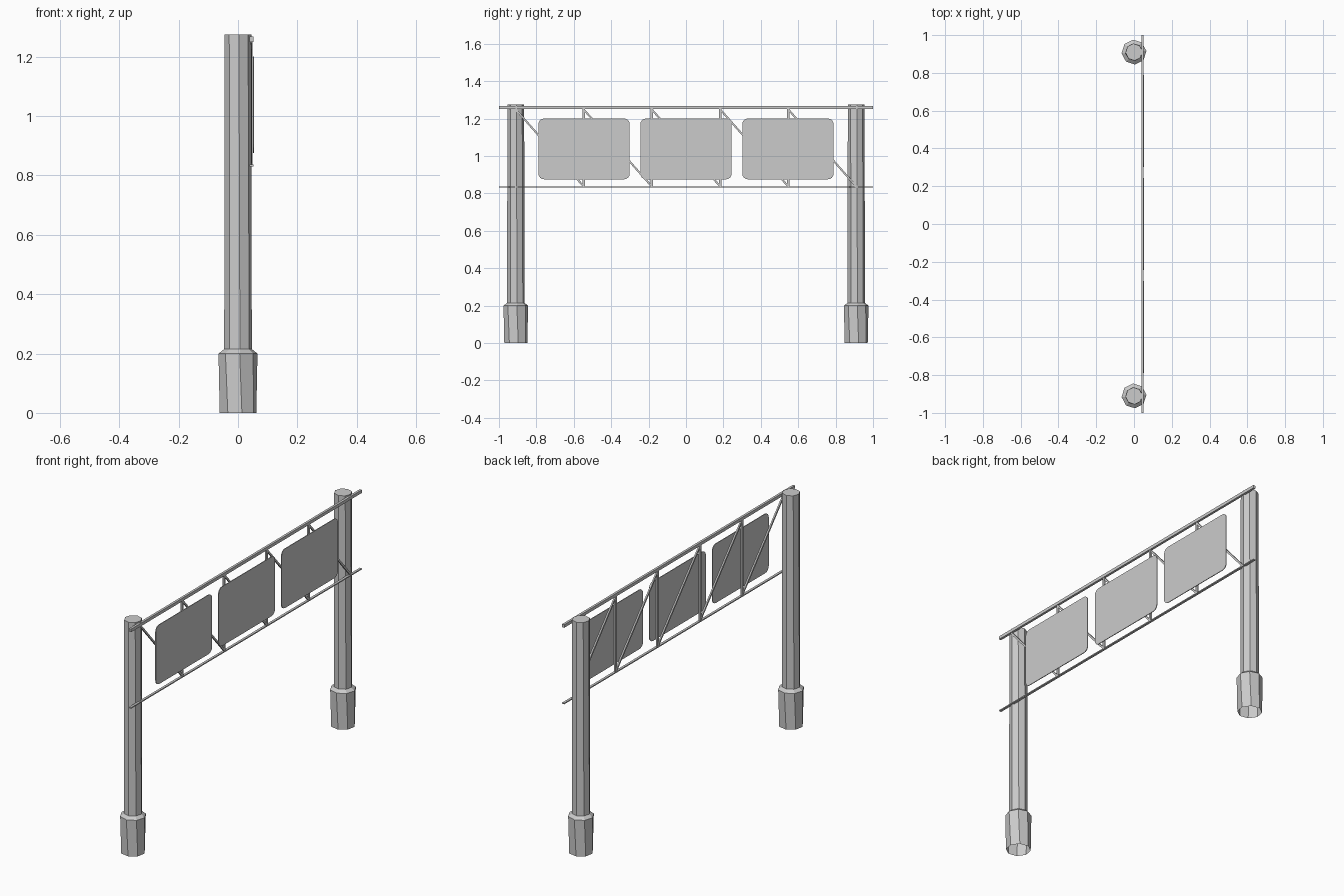
import bpy, bmesh, math
from mathutils import Vector

cube = bpy.data.objects.get("Cube")
if cube:
    bpy.data.objects.remove(cube, do_unlink=True)

grey = bpy.data.materials.new("galvanised grey")
grey.use_nodes = True
colour = (0.6, 0.6, 0.6, 1)
grey.diffuse_color = colour
grey.node_tree.nodes["Principled BSDF"].inputs["Base Color"].default_value = colour


def finish(name, bm):
    bmesh.ops.recalc_face_normals(bm, faces=bm.faces)
    mesh = bpy.data.meshes.new(name)
    bm.to_mesh(mesh)
    bm.free()
    mesh.materials.append(grey)
    obj = bpy.data.objects.new(name, mesh)
    bpy.context.collection.objects.link(obj)
    return obj


def post(name, y):
    """Eight-sided column on a wider sleeve, open underneath."""
    bm = bmesh.new()
    rings = []
    # radius, height, turn in degrees
    for r, z, turn in ((0.063, 0, 12), (0.066, 0.2, 5), (0.047, 0.215, 8), (0.045, 1.275, 4)):
        angles = [math.radians(turn + 45 * i) for i in range(8)]
        rings.append([bm.verts.new((r * math.cos(a), y + r * math.sin(a), z)) for a in angles])
    for low, high in zip(rings, rings[1:]):
        for i in range(8):
            j = (i + 1) % 8
            bm.faces.new((low[i], low[j], high[j], high[i]))
    bm.faces.new(rings[-1])
    return finish(name, bm)


def bar(name, start, end, wide, deep):
    """Square-ended bar in the sign plane; deep is its size along x."""
    start, end = Vector(start), Vector(end)
    along = (end - start).normalized()
    across = along.cross(Vector((1, 0, 0))) * wide / 2
    out = Vector((deep / 2, 0, 0))
    bm = bmesh.new()
    a, b = [[bm.verts.new(p + across * s + out * t)
             for s, t in ((-1, -1), (1, -1), (1, 1), (-1, 1))] for p in (start, end)]
    for i in range(4):
        j = (i + 1) % 4
        bm.faces.new((a[i], a[j], b[j], b[i]))
    bm.faces.new(a)
    bm.faces.new(b)
    return finish(name, bm)


def panel(name, y, z, width, height, radius=0.03):
    """Thin sign board with rounded corners."""
    bm = bmesh.new()
    verts = []
    for k, (sy, sz) in enumerate(((1, 1), (-1, 1), (-1, -1), (1, -1))):
        for step in range(5):
            a = math.radians(90 * k + 22.5 * step)
            verts.append(bm.verts.new((0.05, y + sy * (width / 2 - radius) + radius * math.cos(a),
                                       z + sz * (height / 2 - radius) + radius * math.sin(a))))
    face = bm.faces.new(verts)
    made = bmesh.ops.extrude_face_region(bm, geom=[face])["geom"]
    bmesh.ops.translate(bm, vec=(0.004, 0, 0),
                        verts=[v for v in made if isinstance(v, bmesh.types.BMVert)])
    if face.is_valid and len(face.link_loops if hasattr(face, "link_loops") else face.loops) == 0:
        bm.faces.remove(face)
    return finish(name, bm)


# Columns
post("front_post", -0.91)
post("back_post", 0.91)

# Horizontal rails
top, bottom = 1.259, 0.834
bar("top_rail", (0.045, -1, top), (0.045, 1, top), 0.017, 0.013)
bar("bottom_rail", (0.045, -1, bottom), (0.045, 1, bottom), 0.006, 0.013)

# Uprights and diagonal braces
nodes = [-0.91, -0.547, -0.183, 0.183, 0.547, 0.91]
for i, y in enumerate(nodes[1:-1], 1):
    bar(f"upright_{i}", (0.044, y, bottom), (0.044, y, top), 0.013, 0.009)
for i, (y0, y1) in enumerate(zip(nodes, nodes[1:]), 1):
    bar(f"brace_{i}", (0.044, y0, top - 0.01), (0.044, y1, bottom + 0.003), 0.01, 0.008)

# Sign boards
for i in range(3):
    panel(f"sign_board_{i + 1}", (i - 1) * 0.545, 1.038, 0.488, 0.325)
